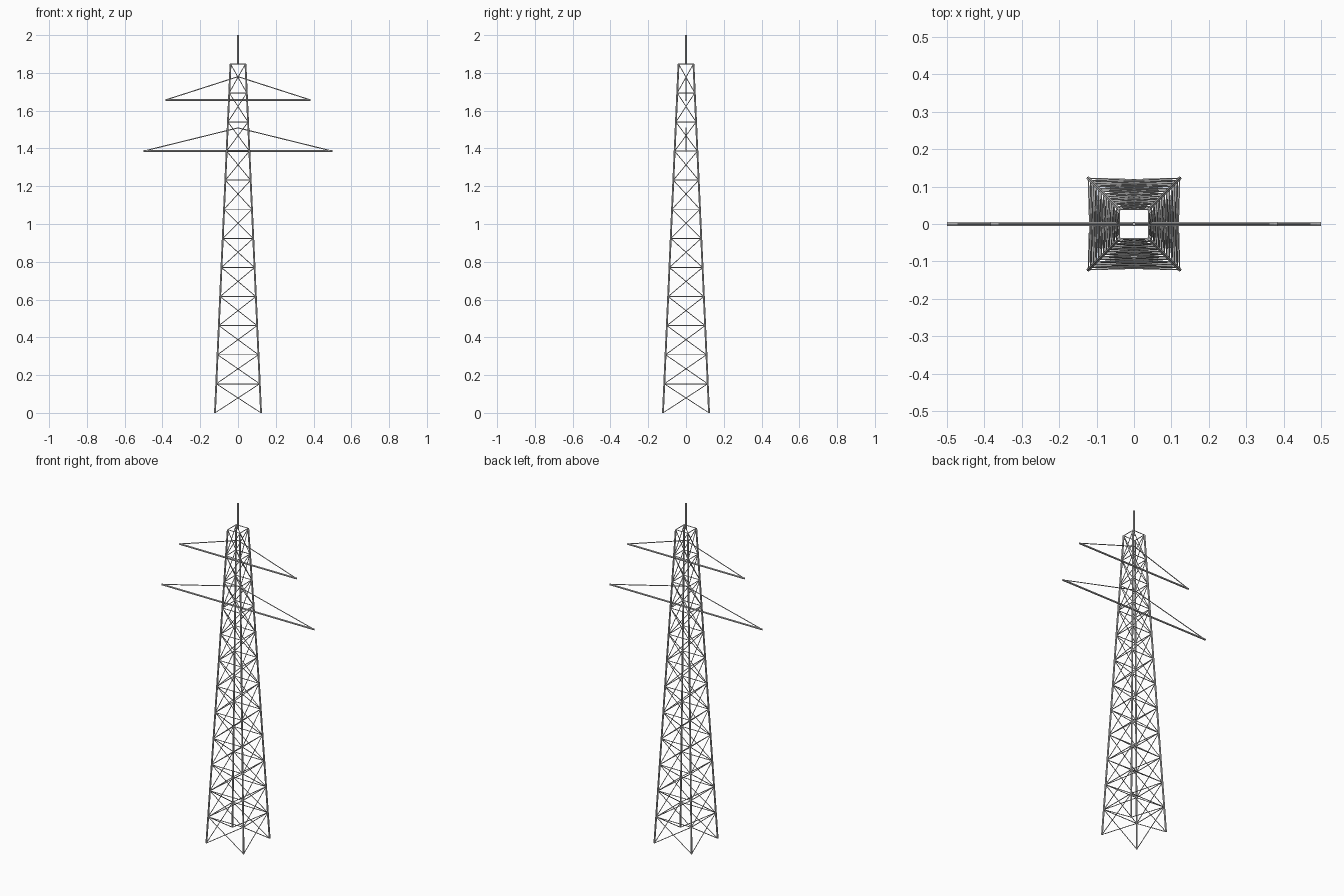
import bpy, bmesh
from mathutils import Vector, Matrix

if "Cube" in bpy.data.objects:
    bpy.data.objects.remove(bpy.data.objects["Cube"])

PANELS, TOP = 12, 1.848
BASE_HALF, TOP_HALF = 0.122, 0.0395


def rods(name, segments, radius, sides=6):
    """One object made of straight rods between point pairs."""
    bm = bmesh.new()
    for a, b in segments:
        a, b = Vector(a), Vector(b)
        d = b - a
        rot = d.to_track_quat('Z', 'Y').to_matrix().to_4x4()
        bmesh.ops.create_cone(bm, cap_ends=True, segments=sides,
                              radius1=radius, radius2=radius, depth=d.length,
                              matrix=Matrix.Translation((a + b) / 2) @ rot)
    mesh = bpy.data.meshes.new(name)
    bm.to_mesh(mesh)
    bm.free()
    ob = bpy.data.objects.new(name, mesh)
    bpy.context.collection.objects.link(ob)
    return ob


def ring(level):
    """Four tower corners at a panel level."""
    t = level / PANELS
    h = BASE_HALF + (TOP_HALF - BASE_HALF) * t
    z = TOP * t
    return [(-h, -h, z), (h, -h, z), (h, h, z), (-h, h, z)]


# Tapering corner legs
rods("tower_legs", list(zip(ring(0), ring(PANELS))), 0.005)

# Horizontal frames and crossed braces on all four faces
horizontals, diagonals = [], []
for i in range(PANELS):
    lo, hi = ring(i), ring(i + 1)
    for k in range(4):
        n = (k + 1) % 4
        horizontals.append((hi[k], hi[n]))
        diagonals += [(lo[k], hi[n]), (lo[n], hi[k])]
rods("horizontal_braces", horizontals, 0.0024)
rods("diagonal_braces", diagonals, 0.0021)

# Crossarms with tie rods rising to the tower axis
for label, z, reach in (("lower", 1.386, 0.5), ("upper", 1.657, 0.383)):
    rods(label + "_crossarm", [((-reach, 0, z), (reach, 0, z))], 0.0055)
    rods(label + "_tie_rods",
         [((s * reach, 0, z), (0, 0, z + 0.123)) for s in (-1, 1)], 0.0027)

# Lightning spike
rods("top_spike", [((0, 0, TOP), (0, 0, 2.0))], 0.005)
